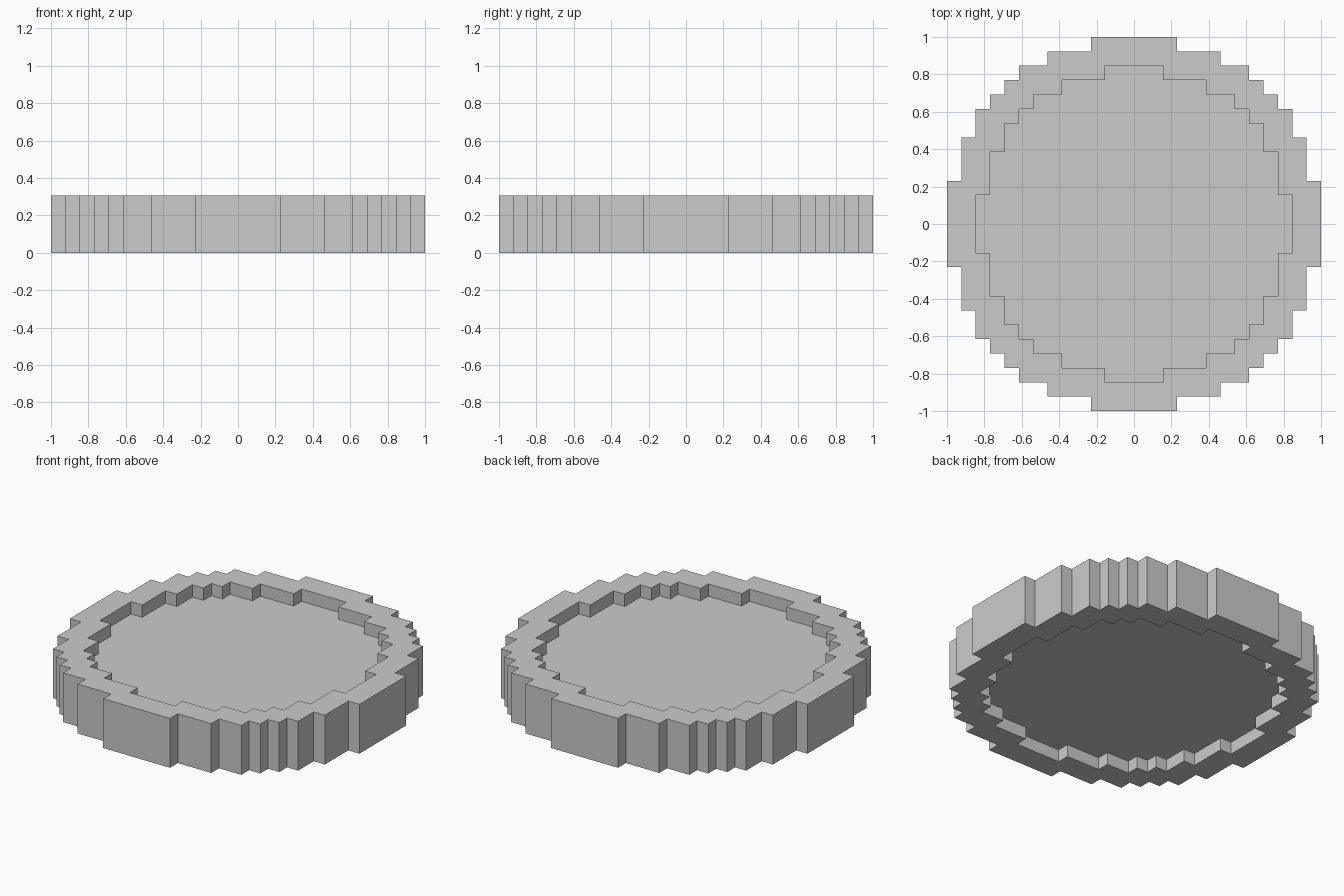
import bpy, bmesh

if "Cube" in bpy.data.objects:
    bpy.data.objects.remove(bpy.data.objects["Cube"])

U = 2 / 26          # one grid cell
H = 4 * U           # full height

# Outer corners of one quarter of each stepped outline, in cells
OUTER = [(3, 13), (6, 12), (8, 11), (9, 10), (10, 9), (11, 8), (12, 6), (13, 3)]
INNER = [(2, 11), (5, 10), (7, 9), (8, 8), (9, 7), (10, 5), (11, 2)]


def stepped_outline(corners):
    """Closed clockwise staircase outline made from one quarter turned four times."""
    quarter = [corners[0]]
    for (x0, _), (x1, y1) in zip(corners, corners[1:]):
        quarter += [(x0, y1), (x1, y1)]
    points = []
    for _ in range(4):
        points += quarter
        quarter = [(y, -x) for x, y in quarter]
    return [(x * U, y * U) for x, y in points]


def add_ring(bm, outline, z):
    verts = [bm.verts.new((x, y, z)) for x, y in outline]
    edges = [bm.edges.new((a, b)) for a, b in zip(verts, verts[1:] + verts[:1])]
    return verts, edges


def add_walls(bm, low, high):
    n = len(low)
    for i in range(n):
        j = (i + 1) % n
        bm.faces.new((low[i], low[j], high[j], high[i]))


bm = bmesh.new()
outer, inner = stepped_outline(OUTER), stepped_outline(INNER)
outer_walls = []

for rim_z, floor_z in ((0, U), (H, H - U)):
    # Flat rim between the two outlines
    outer_verts, outer_edges = add_ring(bm, outer, rim_z)
    inner_verts, inner_edges = add_ring(bm, inner, rim_z)
    bmesh.ops.triangle_fill(bm, use_beauty=True, edges=outer_edges + inner_edges)
    # Shallow recess with its floor
    floor_verts, _ = add_ring(bm, inner, floor_z)
    add_walls(bm, inner_verts, floor_verts)
    bm.faces.new(floor_verts)
    outer_walls.append(outer_verts)

# Outside wall
add_walls(bm, *outer_walls)
bmesh.ops.recalc_face_normals(bm, faces=bm.faces)

mesh = bpy.data.meshes.new("stepped_disc")
bm.to_mesh(mesh)
bm.free()
bpy.context.collection.objects.link(bpy.data.objects.new("stepped_disc", mesh))
